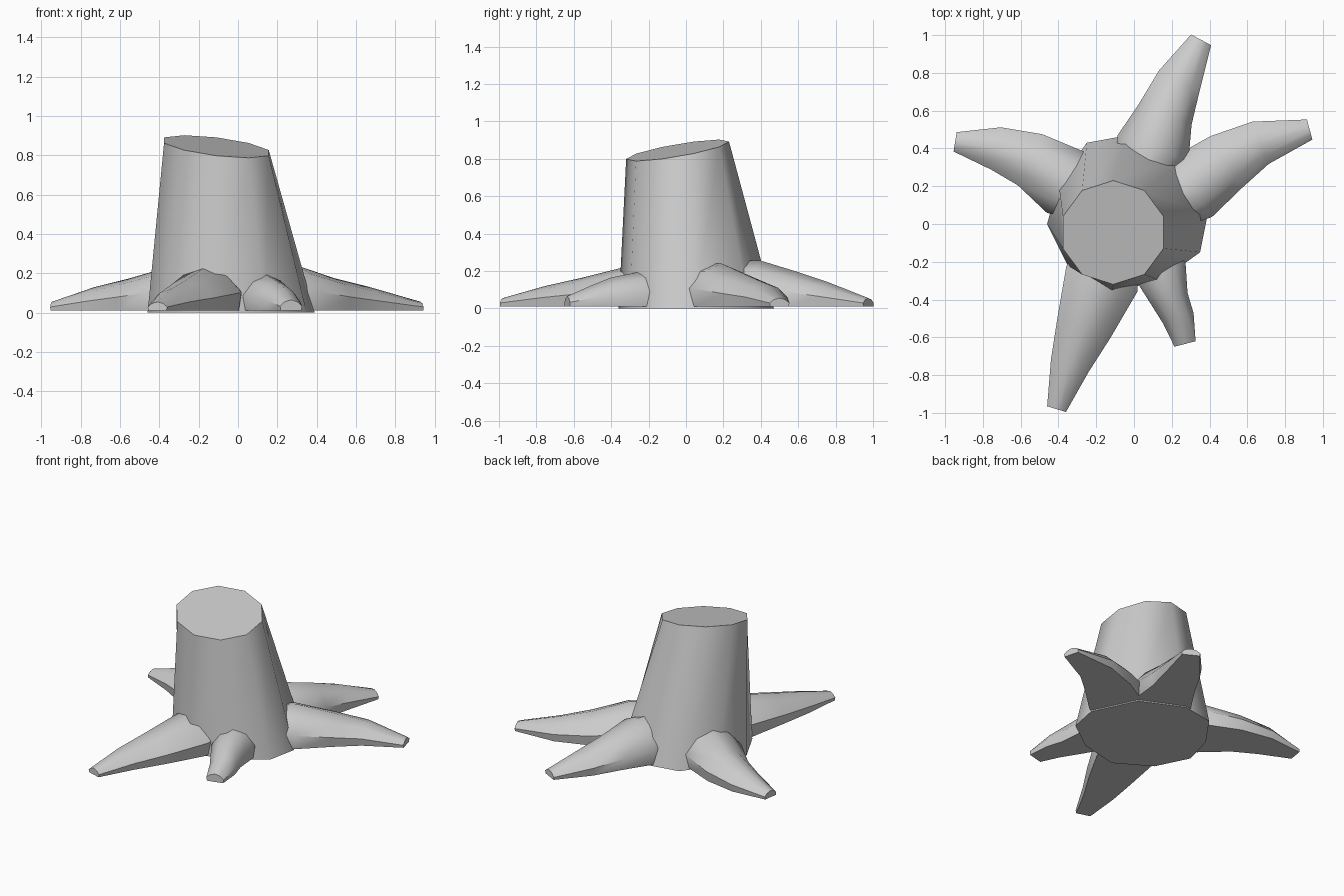
import bpy, bmesh, math
from mathutils import Vector

cube = bpy.data.objects.get("Cube")
if cube:
    bpy.data.objects.remove(cube)

grey = bpy.data.materials.new("stump_grey")
grey.use_nodes = True
colour = (0.6, 0.6, 0.6, 1)
grey.diffuse_color = colour
grey.node_tree.nodes["Principled BSDF"].inputs["Base Color"].default_value = colour


def loft(name, rings):
    """Skin a list of equal-length point rings and cap both ends."""
    bm = bmesh.new()
    loops = [[bm.verts.new(p) for p in ring] for ring in rings]
    n = len(loops[0])
    for a, b in zip(loops, loops[1:]):
        for i in range(n):
            j = (i + 1) % n
            bm.faces.new((a[i], a[j], b[j], b[i]))
    bm.faces.new(loops[0])
    bm.faces.new(loops[-1])
    bmesh.ops.recalc_face_normals(bm, faces=bm.faces)
    mesh = bpy.data.meshes.new(name)
    bm.to_mesh(mesh)
    bm.free()
    mesh.materials.append(grey)
    obj = bpy.data.objects.new(name, mesh)
    bpy.context.collection.objects.link(obj)
    bpy.ops.object.select_all(action='DESELECT')
    obj.select_set(True)
    bpy.context.view_layer.objects.active = obj
    bpy.ops.object.shade_smooth_by_angle(angle=math.radians(48))
    return obj


# Trunk: uneven ten-sided foot rising to a slanted, regular cut
foot = [(0.39, 0.05), (0.25, 0.34), (-0.03, 0.47), (-0.25, 0.43), (-0.40, 0.22),
        (-0.46, 0.0), (-0.35, -0.22), (-0.12, -0.36), (0.14, -0.30), (0.35, -0.15)]
cut = []
for k in range(10):
    a = math.radians(18 + 36 * k)
    dx, dy = 0.28 * math.cos(a), 0.275 * math.sin(a)
    cut.append((dx - 0.11, dy - 0.045, 0.845 - 0.12 * dx + 0.17 * dy))
loft("trunk", [[(x, y, 0) for x, y in foot], cut])

# Roots: flat-bottomed arched section swept along stations (x, y, half width, height)
SECTION = [(-0.92, 0), (-1, 0.42), (-0.58, 0.82), (0, 1), (0.58, 0.82), (1, 0.42), (0.92, 0)]
ROOTS = {
    "root_back": [(0.10, 0.40, 0.20, 0.245), (0.165, 0.58, 0.15, 0.19),
                  (0.24, 0.76, 0.12, 0.13), (0.355, 0.975, 0.06, 0.045)],
    "root_left": [(0.30, 0.19, 0.19, 0.23), (0.49, 0.33, 0.16, 0.165),
                  (0.67, 0.43, 0.12, 0.12), (0.93, 0.50, 0.055, 0.045)],
    "root_right": [(-0.36, 0.22, 0.19, 0.22), (-0.55, 0.34, 0.15, 0.165),
                   (-0.73, 0.40, 0.115, 0.12), (-0.947, 0.435, 0.052, 0.045)],
    "root_front_right": [(-0.17, -0.29, 0.20, 0.22), (-0.265, -0.55, 0.15, 0.155),
                         (-0.34, -0.75, 0.105, 0.11), (-0.41, -0.98, 0.052, 0.045)],
    "root_front": [(0.14, -0.25, 0.14, 0.185), (0.19, -0.40, 0.10, 0.155),
                   (0.235, -0.50, 0.085, 0.115), (0.27, -0.635, 0.058, 0.055)],
}
FLOOR = 0.01
for name, stations in ROOTS.items():
    points = [Vector(s[:2]) for s in stations]
    # buried inner end, so that the root meets the trunk cleanly
    inner = points[0] - (points[1] - points[0]).normalized() * 0.12
    points.insert(0, inner)
    sizes = [(stations[0][2] * 0.8, stations[0][3])] + [s[2:] for s in stations]
    rings = []
    for i, (p, (half, high)) in enumerate(zip(points, sizes)):
        along = (points[min(i + 1, len(points) - 1)] - points[max(i - 1, 0)]).normalized()
        side = Vector((-along.y, along.x))
        rings.append([(p.x + side.x * u * half, p.y + side.y * u * half, FLOOR + v * high)
                      for u, v in SECTION])
    loft(name, rings)
